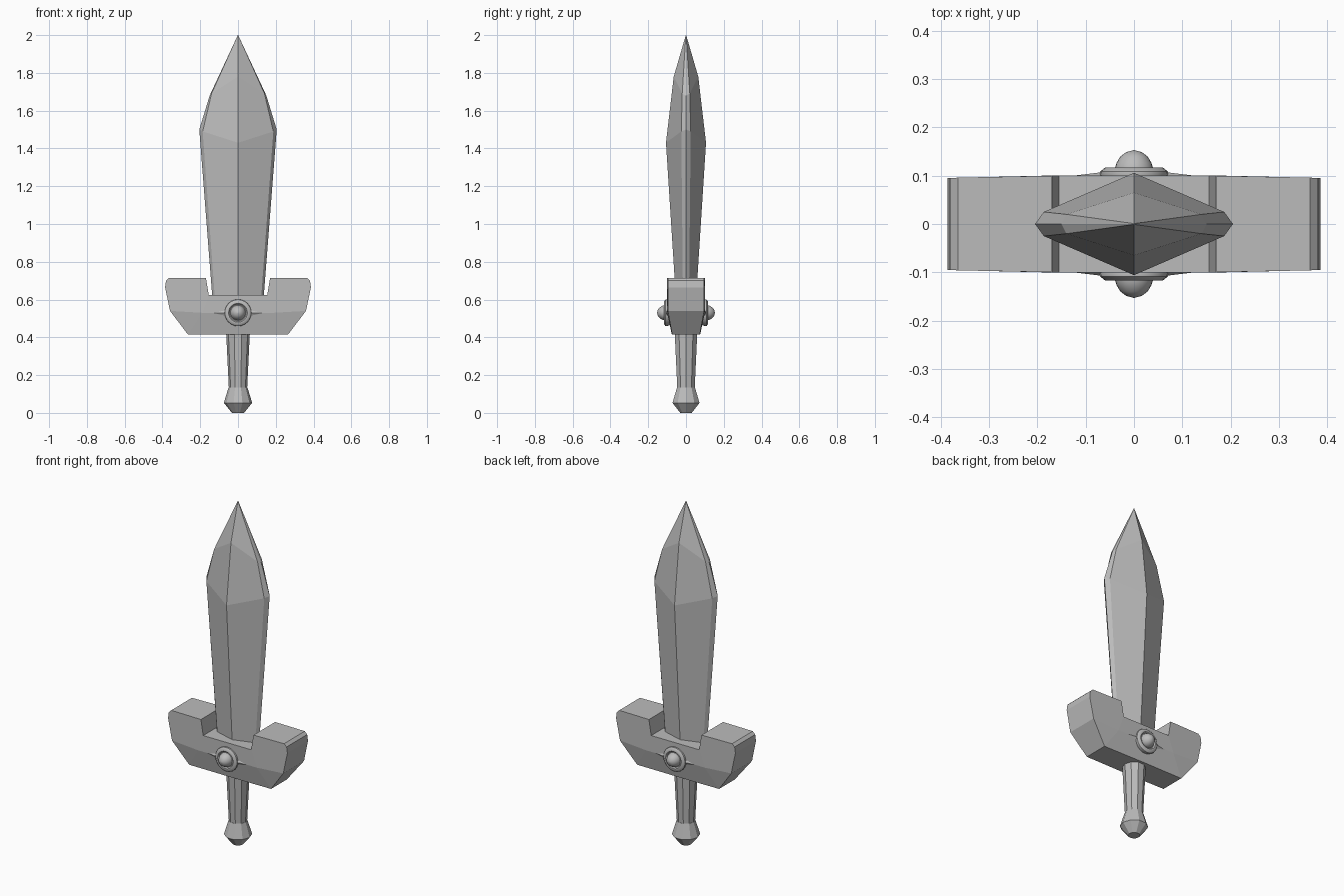
import bpy, bmesh, math
from mathutils import Matrix

cube = bpy.data.objects.get("Cube")
if cube:
    bpy.data.objects.remove(cube, do_unlink=True)

# One grey for everything
grey = bpy.data.materials.new("plain grey")
grey.use_nodes = True
GREY = (0.5, 0.5, 0.5, 1)
grey.diffuse_color = GREY
grey.node_tree.nodes["Principled BSDF"].inputs["Base Color"].default_value = GREY


def finish(name, bm, smooth=False):
    bmesh.ops.remove_doubles(bm, verts=bm.verts, dist=0.0005)
    bmesh.ops.recalc_face_normals(bm, faces=bm.faces)
    mesh = bpy.data.meshes.new(name)
    bm.to_mesh(mesh)
    bm.free()
    mesh.materials.append(grey)
    ob = bpy.data.objects.new(name, mesh)
    bpy.context.collection.objects.link(ob)
    if smooth:
        bpy.ops.object.select_all(action="DESELECT")
        ob.select_set(True)
        bpy.context.view_layer.objects.active = ob
        bpy.ops.object.shade_smooth_by_angle(angle=math.radians(40))
    return ob


def loft(bm, rings, caps=True):
    """Join closed rings of points with quads."""
    loops = [[bm.verts.new(p) for p in ring] for ring in rings]
    n = len(loops[0])
    for a, b in zip(loops, loops[1:]):
        for i in range(n):
            j = (i + 1) % n
            bm.faces.new((a[i], a[j], b[j], b[i]))
    if caps:
        bm.faces.new(loops[0])
        bm.faces.new(loops[-1])


def lathe(bm, profile, sides):
    """Turn (radius, height) pairs around z."""
    turn = [2 * math.pi * i / sides for i in range(sides)]
    loft(bm, [[(r * math.cos(a), r * math.sin(a), z) for a in turn] for r, z in profile])


# Blade: edge, bevel and ridge each carry their own height
def blade_ring(edge, bevel, ridge):
    (w, ez), (b, c, bz), (r, rz) = edge, bevel, ridge
    return [(w, 0, ez), (b, c, bz), (0, r, rz), (-b, c, bz),
            (-w, 0, ez), (-b, -c, bz), (0, -r, rz), (b, -c, bz)]


bm = bmesh.new()
loft(bm, [
    blade_ring((0.135, 0.6), (0.122, 0.016, 0.6), (0.053, 0.6)),
    blade_ring((0.205, 1.5), (0.187, 0.025, 1.49), (0.106, 1.43)),
    blade_ring((0.15, 1.68), (0.14, 0.02, 1.69), (0.065, 1.78)),
    blade_ring((0.001, 2), (0.001, 0.001, 2), (0.001, 2)),
])
finish("blade", bm)

# Guard: half outline split into panels, mirrored across x and y
points = {
    "low_mid": (0, 0.075, 0.415), "low_end": (0.265, 0.073, 0.415),
    "mid": (0, 0.1, 0.53), "bend": (0.19, 0.1, 0.53), "side": (0.36, 0.096, 0.54),
    "notch_mid": (0, 0.1, 0.625), "notch": (0.155, 0.1, 0.625),
    "horn_in": (0.17, 0.1, 0.715), "horn_out": (0.365, 0.096, 0.715),
    "round": (0.381, 0.095, 0.7), "outer": (0.386, 0.095, 0.665),
}
panels = [("low_mid", "low_end", "bend", "mid"), ("low_end", "side", "bend"),
          ("mid", "bend", "notch", "notch_mid"),
          ("bend", "side", "outer", "round", "horn_out", "horn_in", "notch")]
rim = ["low_mid", "low_end", "side", "outer", "round", "horn_out", "horn_in",
       "notch", "notch_mid"]
bm = bmesh.new()
for sx in (1, -1):
    def corner(name, sy):
        x, y, z = points[name]
        return bm.verts.new((sx * x, sy * y, z))
    for sy in (1, -1):
        for panel in panels:
            bm.faces.new([corner(n, sy) for n in panel])
    for a, b in zip(rim, rim[1:]):
        bm.faces.new((corner(a, 1), corner(b, 1), corner(b, -1), corner(a, -1)))
finish("guard", bm)

# Grip and pommel
bm = bmesh.new()
lathe(bm, [(0.048, 0.12), (0.063, 0.43)], 10)
finish("grip", bm)
bm = bmesh.new()
lathe(bm, [(0.032, 0), (0.075, 0.053), (0.05, 0.135)], 10)
finish("pommel", bm)

# Round boss with a domed gem and two thin points, front and back
boss = [(0.06, 0.07), (0.071, 0.102), (0.07, 0.109), (0.06, 0.117), (0.05, 0.117),
        (0.044, 0.11)]
gem = [(0.04, 0.09), (0.04, 0.115), (0.036, 0.127), (0.028, 0.14), (0.016, 0.149),
       (0.001, 0.153)]
for side, sy in (("front", 1), ("back", -1)):
    place = Matrix.Translation((0, 0, 0.53)) @ Matrix.Rotation(sy * math.pi / 2, 4, "X")
    for part, profile in (("boss", boss), ("gem", gem)):
        bm = bmesh.new()
        lathe(bm, profile, 24)
        bm.transform(place)
        finish(side + "_" + part, bm, smooth=True)
    bm = bmesh.new()
    for sx in (1, -1):
        base = [bm.verts.new(p) for p in
                ((sx * 0.06, 0.018, 0.098), (sx * 0.06, 0, 0.108), (sx * 0.06, -0.018, 0.098))]
        tip = bm.verts.new((sx * 0.135, 0, 0.099))
        bm.faces.new(base)
        for i in range(3):
            bm.faces.new((base[i], base[(i + 1) % 3], tip))
    bm.transform(place)
    finish(side + "_points", bm)
